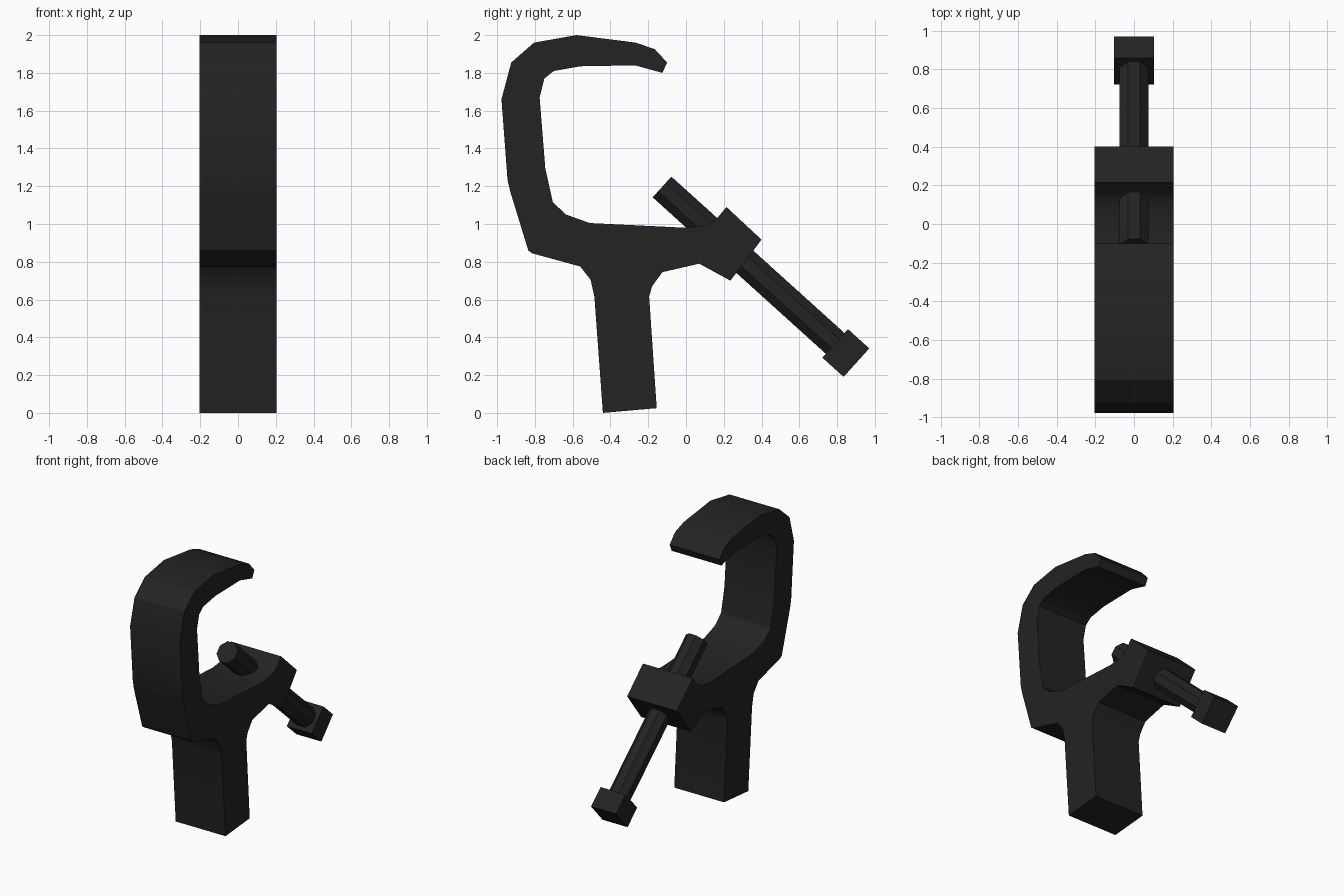
import bpy, bmesh, math
from mathutils import Vector, Matrix

if "Cube" in bpy.data.objects:
    bpy.data.objects.remove(bpy.data.objects["Cube"], do_unlink=True)

COLOUR = (0.017, 0.017, 0.017, 1)
black = bpy.data.materials.new("matte black")
black.use_nodes = True
black.diffuse_color = COLOUR
black.node_tree.nodes["Principled BSDF"].inputs["Base Color"].default_value = COLOUR


def finish(name, bm, smooth_angle=None):
    bmesh.ops.recalc_face_normals(bm, faces=bm.faces)
    mesh = bpy.data.meshes.new(name)
    bm.to_mesh(mesh)
    bm.free()
    mesh.materials.append(black)
    obj = bpy.data.objects.new(name, mesh)
    bpy.context.collection.objects.link(obj)
    if smooth_angle:
        bpy.ops.object.select_all(action='DESELECT')
        obj.select_set(True)
        bpy.context.view_layer.objects.active = obj
        bpy.ops.object.shade_smooth_by_angle(angle=math.radians(smooth_angle))
    return obj


# Clamp body: side outline (y, z) extruded across x
HALF_WIDTH = 0.205
stem_front = [(-.56, .775), (-.505, .705), (-.485, .615), (-.44, 0)]
stem_back = [(-.155, .025), (-.195, .615), (-.18, .67), (-.125, .745)]
nut_block = [(.07, .79), (.235, .70), (.40, .917), (.214, 1.09), (.16, 1.025), (.115, .995)]
inner_hook = [(0, .98), (-.51, 1.005), (-.635, 1.05), (-.705, 1.115), (-.745, 1.295),
              (-.775, 1.67), (-.75, 1.77), (-.70, 1.81), (-.56, 1.835), (-.27, 1.84)]
tip = [(-.125, 1.80), (-.10, 1.855), (-.165, 1.925), (-.265, 1.96)]
outer_hook = [(-.58, 2), (-.805, 1.96), (-.925, 1.855), (-.977, 1.66), (-.945, 1.235),
              (-.93, 1.17), (-.835, .86), (-.815, .845)]
outline = stem_front + stem_back + nut_block + inner_hook + tip + outer_hook

bm = bmesh.new()
side = bm.faces.new([bm.verts.new((-HALF_WIDTH, y, z)) for y, z in outline])
grown = bmesh.ops.extrude_face_region(bm, geom=[side])
bmesh.ops.translate(bm, vec=(2 * HALF_WIDTH, 0, 0),
                    verts=[v for v in grown["geom"] if isinstance(v, bmesh.types.BMVert)])
finish("clamp_body", bm, 30)

# Slanted screw: local z runs along the axis from the tip to the head
start, end = Vector((0, -.127, 1.196)), Vector((0, .846, .317))
axis = (end - start).normalized()
across = Vector((1, 0, 0))
turn = Matrix((across, axis.cross(across), axis)).transposed().to_4x4()

# Octagonal shaft with flats facing sideways
bm = bmesh.new()
bmesh.ops.create_cone(bm, cap_ends=True, segments=8, radius1=.08, radius2=.08,
                      depth=(end - start).length,
                      matrix=Matrix.Translation((start + end) / 2) @ turn
                      @ Matrix.Rotation(math.pi / 8, 4, 'Z'))
finish("screw_shaft", bm)

# Square screw head
bm = bmesh.new()
bmesh.ops.create_cube(bm, size=1, matrix=Matrix.Translation(end) @ turn
                      @ Matrix.Diagonal((.206, .203, .152, 1)))
finish("screw_head", bm)
